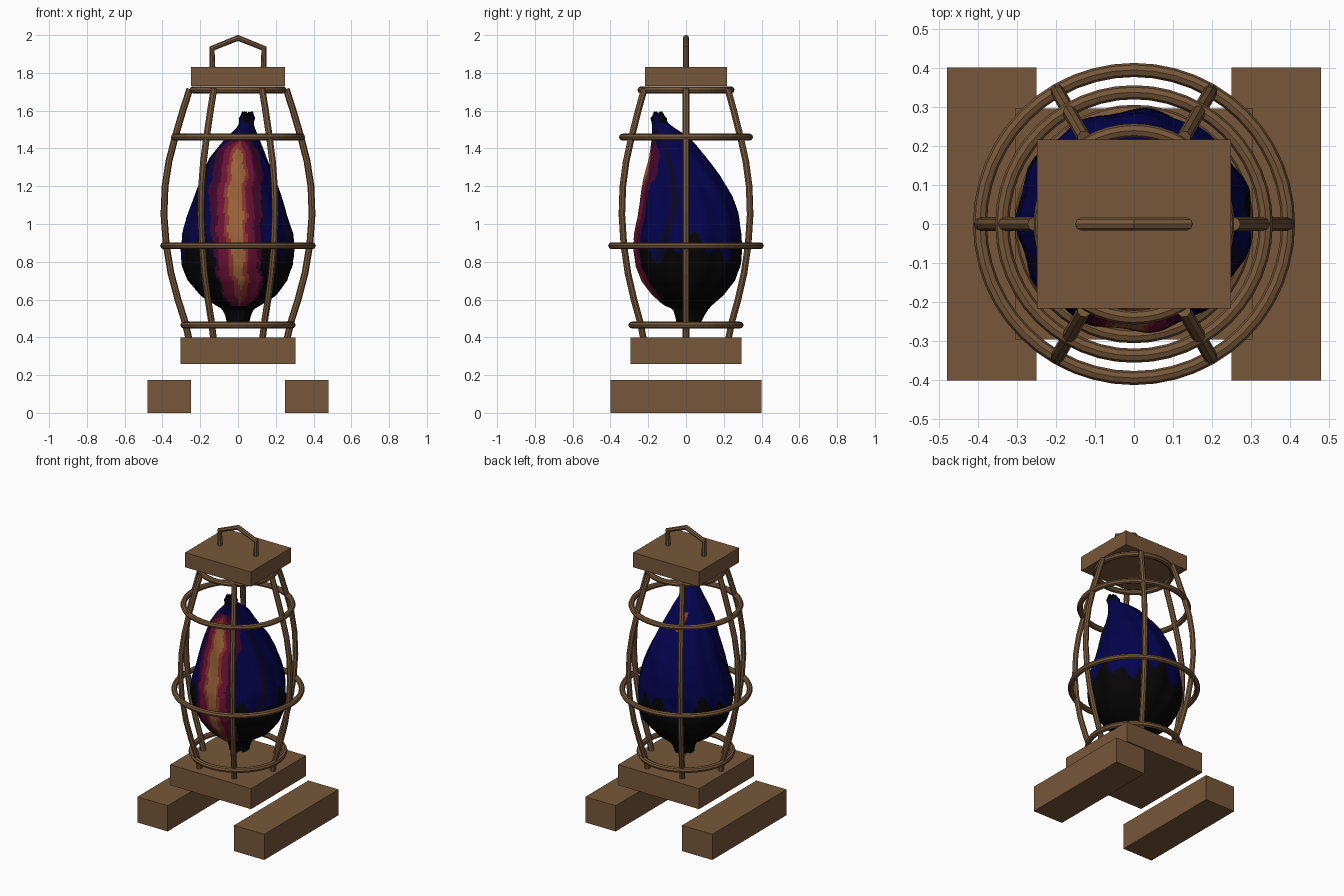
import bpy, bmesh, math, random
from mathutils import Vector

if "Cube" in bpy.data.objects:
    bpy.data.objects.remove(bpy.data.objects["Cube"])

random.seed(4)


def material(name, rgb):
    m = bpy.data.materials.new(name)
    m.diffuse_color = (*rgb, 1)
    m.use_nodes = True
    m.node_tree.nodes["Principled BSDF"].inputs["Base Color"].default_value = m.diffuse_color
    return m


WOOD = material("brown wood", (0.184, 0.096, 0.042))
BUD = [material("black", (0.002, 0.0015, 0.0015)),
       material("navy", (0.001, 0.001, 0.075)),
       material("dark indigo", (0.003, 0.002, 0.02)),
       material("dark purple", (0.055, 0.002, 0.028)),
       material("crimson", (0.15, 0.006, 0.036)),
       material("burnt orange", (0.26, 0.035, 0.025)),
       material("amber", (0.33, 0.125, 0.04))]


def finish(bm, name, mats, smooth=None):
    bmesh.ops.recalc_face_normals(bm, faces=bm.faces)
    me = bpy.data.meshes.new(name)
    bm.to_mesh(me)
    bm.free()
    for m in mats:
        me.materials.append(m)
    ob = bpy.data.objects.new(name, me)
    bpy.context.collection.objects.link(ob)
    if smooth:
        bpy.context.view_layer.objects.active = ob
        ob.select_set(True)
        bpy.ops.object.shade_smooth_by_angle(angle=math.radians(smooth))
        ob.select_set(False)
    return ob


def box(name, x0, x1, y0, y1, z0, z1):
    bm = bmesh.new()
    bmesh.ops.create_cube(bm, size=1)
    for v in bm.verts:
        v.co = Vector(((x0 + x1) / 2 + v.co.x * (x1 - x0),
                       (y0 + y1) / 2 + v.co.y * (y1 - y0),
                       (z0 + z1) / 2 + v.co.z * (z1 - z0)))
    return finish(bm, name, [WOOD])


def tube(name, path, r, side, closed=False, sides=8):
    """Sweep a round section along a flat path; side is the plane normal."""
    bm = bmesh.new()
    path, n, rings = [Vector(p) for p in path], len(path), []
    side = Vector(side).normalized()
    for i, p in enumerate(path):
        a = path[(i - 1) % n] if closed or i else p
        b = path[(i + 1) % n] if closed or i < n - 1 else p
        out = (b - a).normalized().cross(side)
        rings.append([bm.verts.new(p + r * (math.cos(t) * out + math.sin(t) * side))
                      for t in (2 * math.pi * k / sides for k in range(sides))])
    for i in range(n if closed else n - 1):
        a, b = rings[i], rings[(i + 1) % n]
        for k in range(sides):
            j = (k + 1) % sides
            bm.faces.new((a[k], a[j], b[j], b[k]))
    if not closed:
        bm.faces.new(rings[0])
        bm.faces.new(rings[-1])
    return finish(bm, name, [WOOD])


def lerp(table, z, col):
    """Lookup in a table of rows starting with z."""
    for a, b in zip(table, table[1:]):
        if z <= b[0]:
            t = max(0, (z - a[0]) / (b[0] - a[0]))
            return a[col] + (b[col] - a[col]) * t
    return table[-1][col]


# Wooden blocks
for s, label in ((-1, "left"), (1, "right")):
    xs = sorted((s * 0.25, s * 0.478))
    box(label + "_foot", xs[0], xs[1], -0.4, 0.4, 0, 0.175)
box("base_block", -0.305, 0.305, -0.295, 0.295, 0.26, 0.4)
box("cap_block", -0.248, 0.248, -0.216, 0.216, 1.73, 1.83)

# Carrying handle
tube("handle", [(-0.135, 0, 1.8), (-0.137, 0, 1.93), (0, 0, 1.985),
                (0.137, 0, 1.93), (0.135, 0, 1.8)], 0.016, (0, 1, 0))

# Six bowed cage bars
bow = [(0.257, 0.38), (0.28, 0.48), (0.318, 0.6), (0.355, 0.74), (0.38, 0.89),
       (0.392, 1.05), (0.386, 1.2), (0.366, 1.33), (0.333, 1.46),
       (0.292, 1.6), (0.255, 1.715)]
for i in range(6):
    a = math.radians(60 * i)
    c, s = math.cos(a), math.sin(a)
    tube(f"cage_bar_{i + 1}", [(r * c, r * s, z) for r, z in bow], 0.018, (-s, c, 0))

# Four cage rings
for i, (z, r) in enumerate(((0.465, 0.287), (0.885, 0.394), (1.46, 0.337), (1.71, 0.239))):
    pts = [(r * math.cos(t), r * math.sin(t), z)
           for t in (2 * math.pi * k / 48 for k in range(48))]
    tube(f"cage_ring_{i + 1}", pts, 0.018, (0, 0, 1), True)

# Bud profile rows: z, x centre, x radius, front y, back y
rows = [(0.48, 0.0, 0.06, -0.05, 0.08), (0.52, 0.0, 0.07, -0.06, 0.10),
        (0.55, 0.0, 0.085, -0.07, 0.12), (0.57, 0.0, 0.12, -0.12, 0.14),
        (0.62, 0.0, 0.20, -0.175, 0.20), (0.70, 0.0, 0.265, -0.235, 0.265),
        (0.78, 0.0, 0.295, -0.27, 0.29), (0.86, 0.0, 0.305, -0.28, 0.295),
        (0.95, 0.0, 0.295, -0.275, 0.295), (1.05, 0.0, 0.265, -0.258, 0.28),
        (1.15, 0.0, 0.232, -0.24, 0.245), (1.25, 0.0, 0.195, -0.222, 0.19),
        (1.35, 0.0, 0.152, -0.197, 0.11), (1.43, 0.015, 0.105, -0.185, 0.045),
        (1.48, 0.03, 0.07, -0.18, -0.015), (1.515, 0.042, 0.045, -0.18, -0.07),
        (1.54, 0.045, 0.038, -0.182, -0.10), (1.56, 0.048, 0.044, -0.188, -0.10),
        (1.585, 0.05, 0.03, -0.17, -0.125)]
# Stripe half widths: z, centre, amber, orange, crimson, purple
bands = [(0.57, 0.01, 0, 0, 0.04, 0.05), (0.62, 0.015, 0, 0.03, 0.085, 0.095),
         (0.70, 0.012, 0.018, 0.045, 0.105, 0.118), (0.85, -0.002, 0.034, 0.054, 0.100, 0.125),
         (1.0, -0.014, 0.040, 0.060, 0.098, 0.132), (1.15, -0.014, 0.038, 0.058, 0.095, 0.140),
         (1.28, -0.004, 0.034, 0.054, 0.085, 0.132), (1.37, 0.0, 0.026, 0.040, 0.075, 0.115),
         (1.40, 0.002, 0, 0.025, 0.060, 0.095), (1.45, 0.015, 0, 0, 0.015, 0.055)]


def bud_colour(p):
    x, y, z = p
    yc = (lerp(rows, z, 3) + lerp(rows, z, 4)) / 2
    if y < yc and 0.57 < z < 1.46:                     # glowing front stripe
        d = abs(x - lerp(bands, z, 1) - 0.004 * math.sin(31 * z))
        d += 0.004 * math.sin(57 * z + (2 if x > 0 else 0))
        for col, idx in ((2, 6), (3, 5), (4, 4), (5, 3)):
            if d < lerp(bands, z, col):
                return idx
    if y > yc and 1.33 < z < 1.43 and abs(x + 0.025) < 0.018:  # small rear slit
        return 5
    a = math.atan2(y - yc, x)
    if z < 0.87 + 0.05 * math.sin(5 * a + 1) + 0.04 * math.sin(13 * a):
        return 0
    if z > 1.54 and math.sin(7 * a) > 0:
        return 0
    if y < yc and math.sin(8 * a + 2.5 * math.sin(4 * z)) > 0.75:
        return 2
    return 1


# Folded bud hanging in the cage
bm = bmesh.new()
SEG, LV = 144, 90
grid = []
for i in range(LV + 1):
    z = 0.48 + (1.585 - 0.48) * i / LV
    cx, rx, y0, y1 = (lerp(rows, z, k) for k in range(1, 5))
    ring = []
    for k in range(SEG):
        t = 2 * math.pi * k / SEG
        # soft petal folds running up the body
        fold = 0.018 * math.sin(11 * t + 2 * math.sin(5 * z))
        f = 0.985 + fold + 0.008 * math.sin(23 * z + 5 * t) + random.uniform(-0.003, 0.003)
        ring.append(bm.verts.new((cx + rx * f * math.cos(t),
                                  (y0 + y1) / 2 + (y1 - y0) / 2 * f * math.sin(t),
                                  z + (random.uniform(-0.012, 0.012) if i in (0, LV) else 0))))
    grid.append(ring)
for a, b in zip(grid, grid[1:]):
    for k in range(SEG):
        j = (k + 1) % SEG
        f = bm.faces.new((a[k], a[j], b[j], b[k]))
        f.material_index = bud_colour(f.calc_center_median())
for ring in (grid[0], grid[-1]):
    c = bm.verts.new(sum((v.co for v in ring), Vector()) / SEG)
    for k in range(SEG):
        bm.faces.new((ring[k], ring[(k + 1) % SEG], c))
finish(bm, "bud", BUD, 35)
